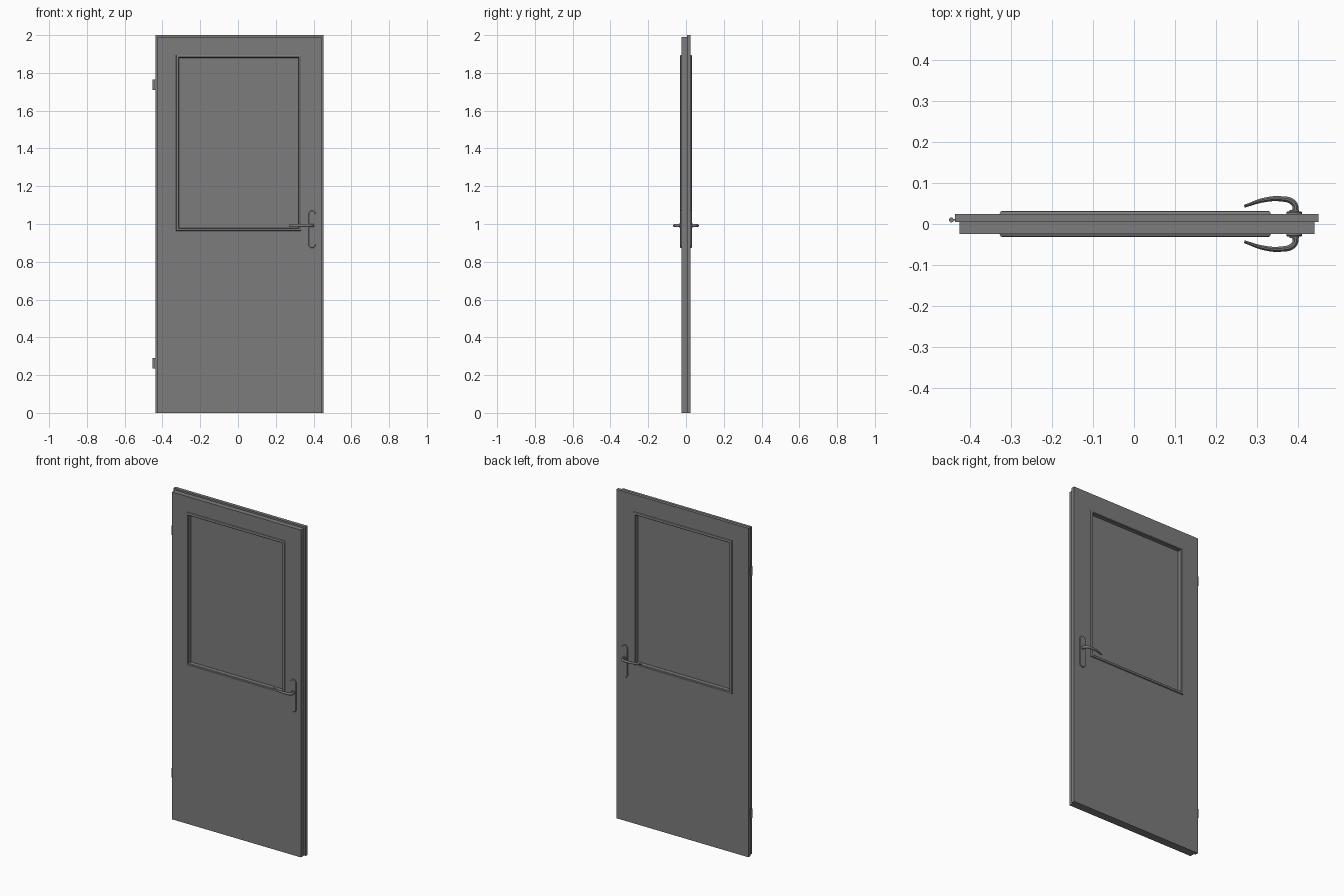
import bpy, bmesh, math

if "Cube" in bpy.data.objects:
    bpy.data.objects.remove(bpy.data.objects["Cube"])

GREY = (0.2, 0.2, 0.2, 1.0)
grey = bpy.data.materials.new("door_grey")
grey.use_nodes = True
grey.diffuse_color = GREY
grey.node_tree.nodes["Principled BSDF"].inputs["Base Color"].default_value = GREY


def finish(name, bm=None, mesh=None, smooth=False):
    """Turn a bmesh or mesh into a shaded, coloured object."""
    if mesh is None:
        bmesh.ops.recalc_face_normals(bm, faces=bm.faces[:])
        mesh = bpy.data.meshes.new(name)
        bm.to_mesh(mesh)
        bm.free()
    obj = bpy.data.objects.new(name, mesh)
    bpy.context.collection.objects.link(obj)
    mesh.materials.clear()
    mesh.materials.append(grey)
    if smooth:
        bpy.ops.object.select_all(action='DESELECT')
        obj.select_set(True)
        bpy.context.view_layer.objects.active = obj
        bpy.ops.object.shade_smooth_by_angle(angle=math.radians(35))
    return obj


def rect_loft(name, sections):
    """Join rectangles (x0, x1, z0, z1, y) into a closed mitred ring."""
    bm = bmesh.new()
    rings = [[bm.verts.new(p) for p in
              ((a, y, c), (b, y, c), (b, y, d), (a, y, d))]
             for a, b, c, d, y in sections]
    for i, ring in enumerate(rings):
        nxt = rings[(i + 1) % len(rings)]
        for k in range(4):
            j = (k + 1) % 4
            bm.faces.new((ring[k], ring[j], nxt[j], nxt[k]))
    return finish(name, bm)


def box(name, x0, x1, y0, y1, z0, z1):
    bm = bmesh.new()
    bmesh.ops.create_cube(bm, size=1)
    for v in bm.verts:
        v.co = (x1 if v.co.x > 0 else x0,
                y1 if v.co.y > 0 else y0,
                z1 if v.co.z > 0 else z0)
    return finish(name, bm)


# Door leaf: narrower front slab, wider rebate lip behind, window opening
HOLE = (-0.313, 0.319, 0.98, 1.88)
SLAB = (-0.427, 0.441, 0.0, 1.99)
LIP = (-0.438, 0.4515, 0.0, 2.0)
rect_loft("door_leaf", [(*HOLE, -0.025), (*SLAB, -0.025), (*SLAB, 0.005),
                        (*LIP, 0.005), (*LIP, 0.025), (*HOLE, 0.025)])

# Recessed window panel
box("window_panel", -0.315, 0.321, -0.005, 0.005, 0.978, 1.882)


def grown(g):
    a, b, c, d = HOLE
    return a - g, b + g, c - g, d + g


def plate(name, side):
    """Rounded-end lock plate with a bevelled face."""
    cx, r, low, high = 0.392, 0.019, 0.892, 1.052
    bm = bmesh.new()
    rings = []
    for inset, y in ((0, 0.024), (0, 0.028), (0.002, 0.0305)):
        ring = []
        for i in range(26):
            half = i // 13
            t = math.pi * (half + (i % 13) / 12)
            z = low if half else high
            ring.append(bm.verts.new((cx + (r - inset) * math.cos(t), side * y,
                                      z + (r - inset) * math.sin(t))))
        rings.append(ring)
    for lower, upper in zip(rings, rings[1:]):
        for k in range(26):
            j = (k + 1) % 26
            bm.faces.new((lower[k], lower[j], upper[j], upper[k]))
    bm.faces.new(rings[0])
    bm.faces.new(rings[-1])
    finish(name, bm, smooth=True)


def lever(name, side):
    """Curved tapering handle swept along a smooth path."""
    path = [(0.392, 0.027, 1.0), (0.395, 0.042, 0.95), (0.386, 0.055, 0.95),
            (0.36, 0.0615, 0.85), (0.32, 0.059, 0.75), (0.27, 0.0435, 0.45)]
    curve = bpy.data.curves.new(name, 'CURVE')
    curve.dimensions = '3D'
    curve.bevel_depth = 0.0075
    curve.bevel_resolution = 3
    curve.use_fill_caps = True
    spline = curve.splines.new('BEZIER')
    spline.resolution_u = 6
    spline.bezier_points.add(len(path) - 1)
    for p, (x, y, rad) in zip(spline.bezier_points, path):
        p.co = (x, side * y, 0.992)
        p.radius = rad
        p.handle_left_type = p.handle_right_type = 'AUTO'
    temp = bpy.data.objects.new(name + "_path", curve)
    bpy.context.collection.objects.link(temp)
    graph = bpy.context.evaluated_depsgraph_get()
    mesh = bpy.data.meshes.new_from_object(temp.evaluated_get(graph))
    bpy.data.objects.remove(temp)
    # Taller than it is thick
    for v in mesh.vertices:
        v.co.z = 0.992 + (v.co.z - 0.992) * 1.25
    finish(name, mesh=mesh, smooth=True)


def cylinder(name, x, y, z, r, depth, along_y=False):
    bm = bmesh.new()
    bmesh.ops.create_cone(bm, cap_ends=True, segments=20, radius1=r,
                          radius2=r, depth=depth)
    for v in bm.verts:
        a, b, c = v.co
        v.co = (x + a, y + c, z + b) if along_y else (x + a, y + b, z + c)
    finish(name, bm, smooth=True)


# Window moulding and handle set on both faces
for label, side in (("front", -1), ("back", 1)):
    profile = [(0, 0.004), (0, 0.029), (0.003, 0.032), (0.009, 0.032),
               (0.0135, 0.030), (0.016, 0.0245)]
    rect_loft(label + "_window_moulding",
              [(*grown(g), side * y) for g, y in profile])
    plate(label + "_lock_plate", side)
    cylinder(label + "_handle_collar", 0.392, side * 0.031, 0.992,
             0.012, 0.006, along_y=True)
    lever(label + "_lever", side)

# Hinges on the rebate edge
for label, z in (("lower", 0.263), ("upper", 1.738)):
    cylinder(label + "_hinge_barrel", -0.4465, 0.010, z, 0.006, 0.055)
    box(label + "_hinge_leaf", -0.4465, -0.436, 0.008, 0.012,
        z - 0.0275, z + 0.0275)
